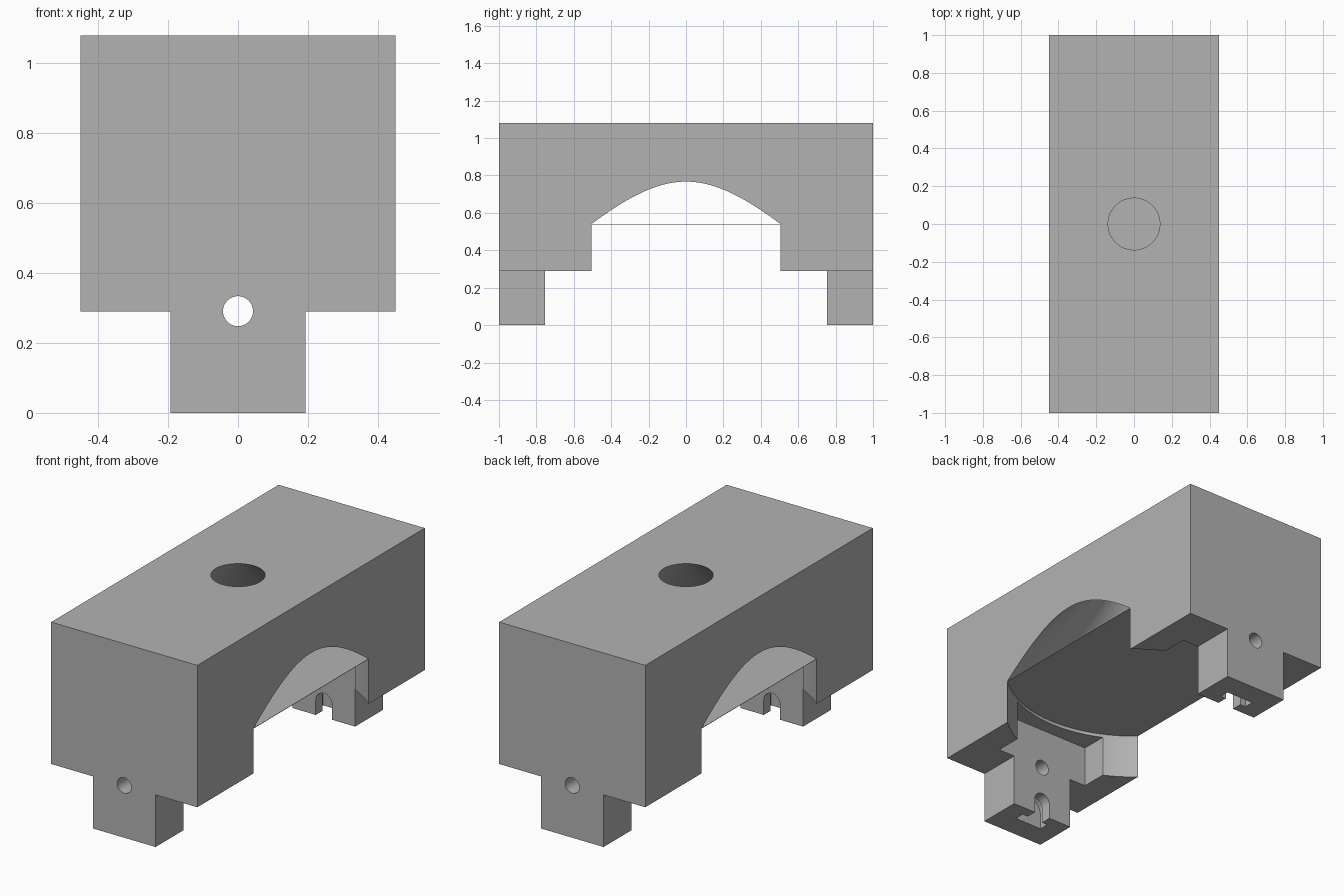
import bpy, bmesh, math

if "Cube" in bpy.data.objects:
    bpy.data.objects.remove(bpy.data.objects["Cube"])

grey = bpy.data.materials.new("plain_grey")
grey.diffuse_color = (0.45, 0.45, 0.45, 1)
grey.use_nodes = True
grey.node_tree.nodes["Principled BSDF"].inputs["Base Color"].default_value = grey.diffuse_color


def prism(name, profile, y0, y1):
    """Extrude an x-z outline along y."""
    bm = bmesh.new()
    face = bm.faces.new([bm.verts.new((x, y0, z)) for x, z in profile])
    ext = bmesh.ops.extrude_face_region(bm, geom=[face])["geom"]
    bmesh.ops.translate(bm, vec=(0, y1 - y0, 0),
                        verts=[v for v in ext if isinstance(v, bmesh.types.BMVert)])
    bmesh.ops.recalc_face_normals(bm, faces=bm.faces)
    me = bpy.data.meshes.new(name)
    bm.to_mesh(me)
    bm.free()
    ob = bpy.data.objects.new(name, me)
    bpy.context.collection.objects.link(ob)
    return ob


def box(name, x, y0, y1, z0, z1):
    return prism(name, [(-x, z0), (x, z0), (x, z1), (-x, z1)], y0, y1)


def arch(name, r, zc, y0, y1):
    """Round-topped slot open at the bottom."""
    pts = [(-r, -0.1), (r, -0.1)]
    pts += [(r * math.cos(i * math.pi / 24), zc + r * math.sin(i * math.pi / 24))
            for i in range(25)]
    return prism(name, pts, y0, y1)


def cone(name, r0, r1, z0, z1):
    bpy.ops.mesh.primitive_cone_add(vertices=128, radius1=r0, radius2=r1,
                                    depth=z1 - z0, location=(0, 0, (z0 + z1) / 2))
    ob = bpy.context.object
    ob.name = name
    return ob


def cut(target, cutter):
    mod = target.modifiers.new("cut", "BOOLEAN")
    mod.operation = "DIFFERENCE"
    mod.solver = "EXACT"
    mod.object = cutter
    bpy.context.view_layer.objects.active = target
    bpy.ops.object.modifier_apply(modifier=mod.name)
    bpy.data.objects.remove(cutter)


# Block with a narrower foot profile below
block = prism("mounting_block", [(-0.193, 0), (0.193, 0), (0.193, 0.29), (0.45, 0.29),
                                 (0.45, 1.08), (-0.45, 1.08), (-0.45, 0.29),
                                 (-0.193, 0.29)], -1, 1)

# Gap between the two feet
cut(block, box("foot_gap", 0.6, -0.755, 0.755, -0.2, 0.29))

# Round cavity, thin web, then a funnel opening through the top
cut(block, cone("round_cavity", 0.676, 0.676, 0.1, 0.539))
cut(block, cone("funnel", 0.676, 0.116, 0.541, 1.101))

# Pockets behind the feet, and T-shaped screw slots in the feet
for s in (-1, 1):
    cut(block, box("pocket", 0.295, s * 0.4, s * 0.755, 0.2, 0.52))
    cut(block, arch("screw_slot", 0.05, 0.083, s * 0.7, s * 0.83))
    cut(block, arch("screw_head_slot", 0.085, 0.083, s * 0.815, s * 0.87))

# Small hole running through both ends
hole = [(0.043 * math.cos(i * math.pi / 24), 0.291 + 0.043 * math.sin(i * math.pi / 24))
        for i in range(48)]
cut(block, prism("cross_hole", hole, -1.2, 1.2))

block.data.materials.clear()
block.data.materials.append(grey)
bpy.ops.object.select_all(action="DESELECT")
block.select_set(True)
bpy.context.view_layer.objects.active = block
bpy.ops.object.shade_smooth_by_angle(angle=math.radians(30))
